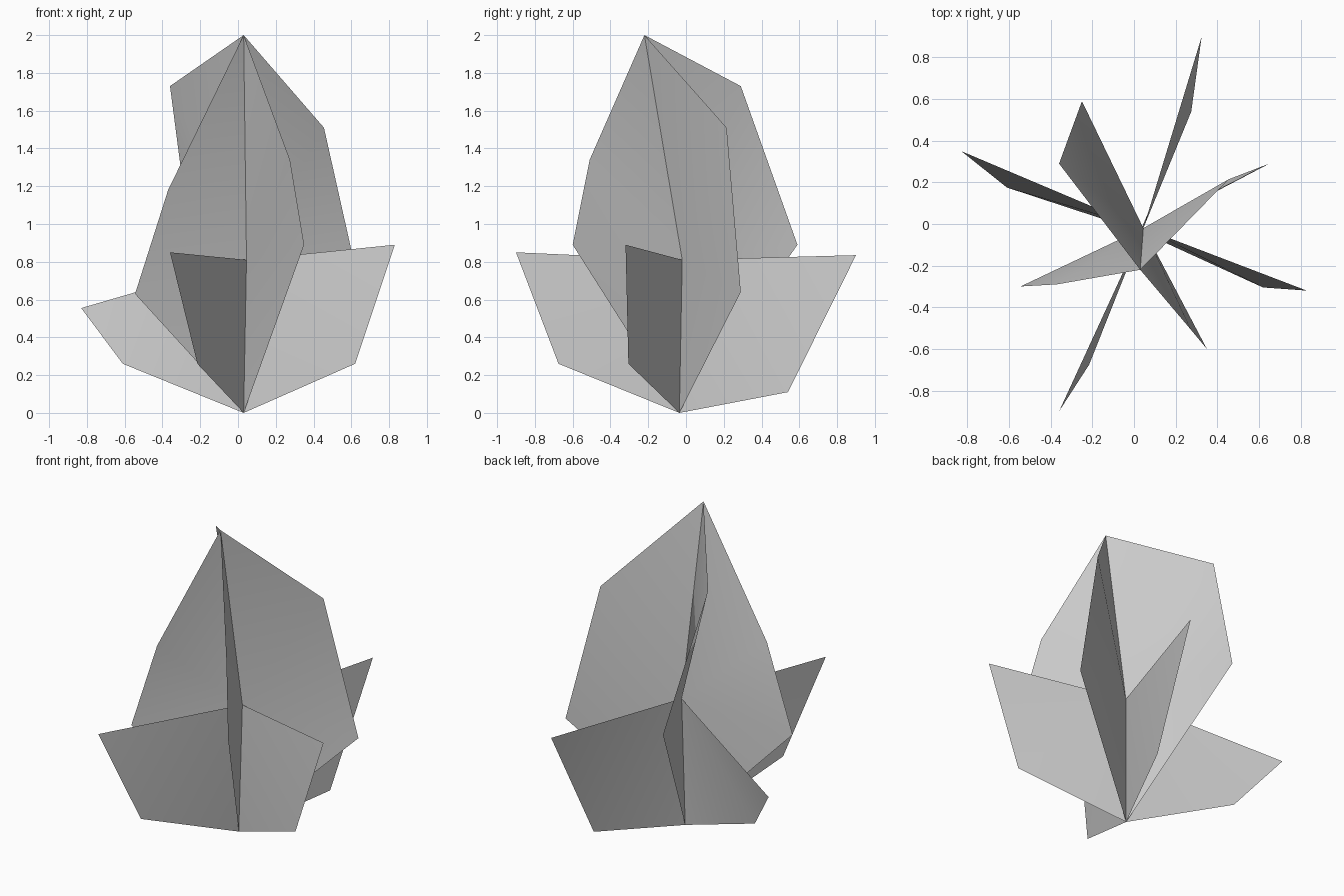
import bpy
import bmesh

cube = bpy.data.objects.get("Cube")
if cube:
    bpy.data.objects.remove(cube, do_unlink=True)

# Single leaf colour
grey = bpy.data.materials.new("leaf_grey")
grey.use_nodes = True
colour = (0.6, 0.6, 0.6, 1.0)
grey.diffuse_color = colour
grey.node_tree.nodes["Principled BSDF"].inputs["Base Color"].default_value = colour

# Shared stem points
ROOT = (0.03, -0.035, 0.0)
HEART = (0.045, -0.02, 0.81)
TIP = (0.03, -0.22, 2.0)


def leaf_sheet(name, left, right, tall):
    """Two thin blades joined along the stem; each blade is an outline from top to bottom."""
    bm = bmesh.new()
    root, heart = bm.verts.new(ROOT), bm.verts.new(HEART)
    tip = bm.verts.new(TIP) if tall else None
    for outline, flip in ((left, False), (right, True)):
        rim = [bm.verts.new(p) for p in outline] + [root]
        if tall:
            rim.insert(0, tip)
        # Fan of flat panels around the heart of the stem
        for a, b in zip(rim, rim[1:]):
            bm.faces.new((heart, b, a) if flip else (heart, a, b))
    mesh = bpy.data.meshes.new(name)
    bm.to_mesh(mesh)
    bm.free()
    mesh.materials.append(grey)
    for face in mesh.polygons:
        face.use_smooth = True
    obj = bpy.data.objects.new(name, mesh)
    bpy.context.collection.objects.link(obj)
    return obj


# Tall crossed leaves, meeting at the tip
leaf_sheet("tall_leaf_back_to_front",
           [(-0.36, 0.29, 1.73), (-0.25, 0.59, 0.89)],
           [(0.275, -0.51, 1.34), (0.35, -0.60, 0.89)], True)
leaf_sheet("tall_leaf_side_to_side",
           [(0.455, 0.215, 1.51), (0.65, 0.29, 0.64)],
           [(-0.37, -0.29, 1.18), (-0.545, -0.30, 0.63)], True)

# Short crossed leaves, spreading outward near the ground
leaf_sheet("short_leaf_side_to_side",
           [(0.83, -0.32, 0.89), (0.62, -0.305, 0.26)],
           [(-0.83, 0.35, 0.555), (-0.61, 0.175, 0.26)], False)
leaf_sheet("short_leaf_back_to_front",
           [(0.325, 0.90, 0.835), (0.275, 0.54, 0.11)],
           [(-0.36, -0.90, 0.85), (-0.215, -0.675, 0.26)], False)
